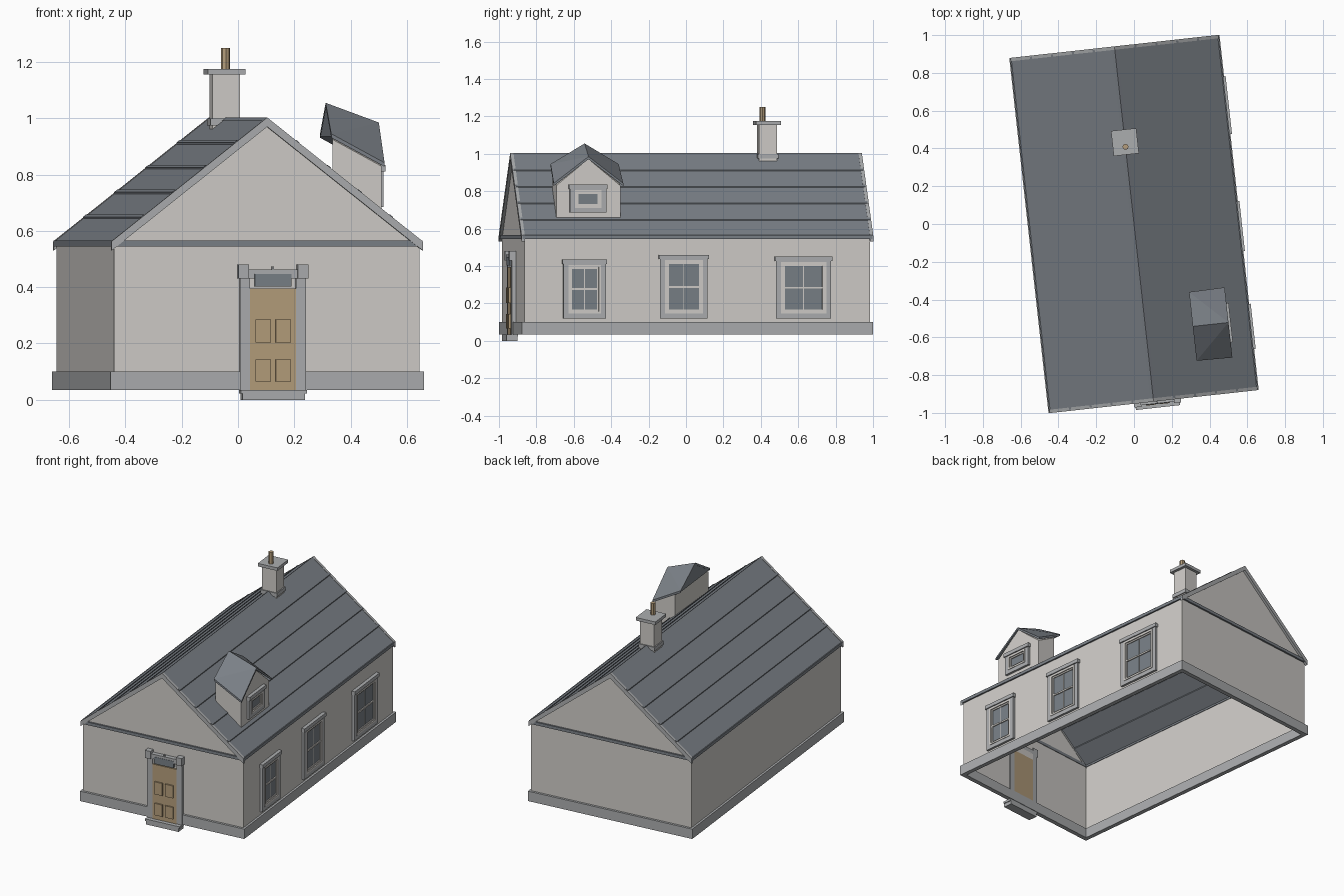
import bpy, bmesh, math
from mathutils import Vector

if "Cube" in bpy.data.objects:
    bpy.data.objects.remove(bpy.data.objects["Cube"])

TURN = math.radians(6.3)          # the house stands slightly turned
A, B = 0.546, 0.93                # wall half width and half length
EAVE, RIDGE = 0.56, 1.0
RA, RB = 0.556, 0.94              # roof half width and half length


def material(name, r, g, b):
    m = bpy.data.materials.new(name)
    m.use_nodes = True
    m.diffuse_color = (r, g, b, 1)
    m.node_tree.nodes["Principled BSDF"].inputs["Base Color"].default_value = (r, g, b, 1)
    return m


WALL = material("pale plaster", 0.63, 0.61, 0.58)
TRIM = material("grey stone", 0.41, 0.42, 0.43)
SLATE = material("dark slate", 0.20, 0.22, 0.245)
GLASS = material("window glass", 0.19, 0.215, 0.24)
WOOD = material("tan wood", 0.46, 0.34, 0.20)


def finish(name, bm, mat):
    me = bpy.data.meshes.new(name)
    bm.to_mesh(me)
    bm.free()
    me.materials.append(mat)
    ob = bpy.data.objects.new(name, me)
    ob.rotation_euler.z = TURN
    bpy.context.collection.objects.link(ob)
    return ob


def hulls(name, groups, mat):
    """One object made of a convex solid for each group of points."""
    bm = bmesh.new()
    for pts in groups:
        vs = [bm.verts.new(p) for p in pts]
        bmesh.ops.convex_hull(bm, input=vs)
    bmesh.ops.dissolve_limit(bm, angle_limit=0.01, verts=bm.verts[:], edges=bm.edges[:])
    bmesh.ops.recalc_face_normals(bm, faces=bm.faces[:])
    return finish(name, bm, mat)


def corners(x, y, z):
    return [(i, j, k) for i in x for j in y for k in z]


def boxes(name, ranges, mat):
    return hulls(name, [corners(*r) for r in ranges], mat)


def ring(name, a, b, t, z, mat):
    """Rectangular band around the house, t thick."""
    boxes(name, [((-a, a), (-b, -b + t), z), ((-a, a), (b - t, b), z),
                 ((-a, -a + t), (-b + t, b - t), z), ((a - t, a), (-b + t, b - t), z)], mat)


def frame(name, x, y, z, t, mat):
    """Upright rectangular frame facing +x."""
    (y0, y1), (z0, z1) = y, z
    boxes(name, [(x, (y0, y0 + t), z), (x, (y1 - t, y1), z),
                 (x, (y0 + t, y1 - t), (z0, z0 + t)), (x, (y0 + t, y1 - t), (z1 - t, z1))], mat)


def window(name, x, yc, w, z0, z1, t, bars=True):
    h = w / 2
    frame(name + "_surround", (x - 0.01, x + 0.015), (yc - h, yc + h), (z0, z1), t, TRIM)
    boxes(name + "_header", [((x, x + 0.022), (yc - h - 0.006, yc + h + 0.006), (z1 - t * 0.8, z1 + 0.003))], TRIM)
    y, z = (yc - h + t, yc + h - t), (z0 + t, z1 - t)
    frame(name + "_frame", (x - 0.005, x + 0.018), y, z, 0.012, WALL)
    y, z = (y[0] + 0.012, y[1] - 0.012), (z[0] + 0.012, z[1] - 0.012)
    frame(name + "_sash", (x - 0.005, x + 0.011), y, z, 0.009, WALL)
    boxes(name + "_glass", [((x - 0.003, x + 0.005), y, z)], GLASS)
    if bars:
        zm = (z0 + z1) / 2
        boxes(name + "_bars", [((x, x + 0.012), y, (zm - 0.005, zm + 0.005)),
                               ((x, x + 0.007), (yc - 0.002, yc + 0.002), z)], WALL)


# Thin open shell: two side walls and two gable ends
bm = bmesh.new()
profile = [(-A, 0.04), (A, 0.04), (A, EAVE), (0, RIDGE - 0.01), (-A, EAVE)]
ends = [[bm.verts.new((x, y, z)) for x, z in profile] for y in (-B, B)]
front, back = ends
bm.faces.new(front)
bm.faces.new(back[::-1])
for i, j in ((1, 2), (4, 0)):
    bm.faces.new([front[i], back[i], back[j], front[j]])
bmesh.ops.recalc_face_normals(bm, faces=bm.faces[:])
finish("walls", bm, WALL)

ring("plinth", A + 0.014, B + 0.015, 0.028, (0.035, 0.10), TRIM)
ring("eaves_band", RA, RB + 0.001, 0.014, (0.545, 0.565), SLATE)

# Main roof: slopes, seams and gable edge trim
slopes, seams, rakes = [], [], []
for s in (-1, 1):
    def at(t, y, drop):
        return (s * RA * t, y, RIDGE - (RIDGE - EAVE) * t - drop)

    def strip(t0, t1, y0, y1, top, bottom):
        return [at(t, y, d) for t in (t0, t1) for y in (y0, y1) for d in (top, bottom)]
    slopes.append(strip(0, 1, -RB, RB, 0, 0.014))
    for k in range(1, 5):
        t = k * 0.2
        seams.append(strip(t - 0.01, t + 0.01, -RB, RB, -0.006, 0.02))
    for e in (-1, 1):
        rakes.append(strip(0, 1, e * (RB - 0.012), e * (RB + 0.006), -0.003, 0.03))
hulls("roof_slopes", slopes, SLATE)
hulls("roof_seams", seams, SLATE)
hulls("gable_trim", rakes, TRIM)
hulls("ridge_cap", [[(x, y, z) for y in (-RB, RB)
                     for x, z in ((-0.016, 0.99), (0, 1.003), (0.016, 0.99))]], SLATE)

# Side windows
for name, y, w, top in (("front_window", -0.607, 0.228, 0.432),
                        ("middle_window", -0.073, 0.256, 0.457),
                        ("rear_window", 0.571, 0.296, 0.447)):
    window(name, A, y, w, 0.12, top, 0.026)

# Dormer with outward-sloping roof
DY, DW = -0.573, 0.172
dormer = []
for x, y, low, high in ((0.43, DY - DW, 0.64, 0.83), (0.43, DY + DW, 0.64, 0.83),
                        (0.255, DY - DW, 0.77, 0.925), (0.293, DY + DW, 0.75, 0.905)):
    dormer += [(x, y, low), (x, y, high)]
dormer += [(0.43, DY, 0.972), (0.275, DY, 1.03)]
hulls("dormer_walls", [dormer], WALL)
halves = []
for s in (-1, 1):
    top = [(0.25, DY, 1.055), (0.44, DY, 0.985),
           (0.25, DY + s * 0.183, 0.945), (0.44, DY + s * 0.187, 0.842)]
    halves.append(top + [(x, y, z - 0.014) for x, y, z in top])
hulls("dormer_roof", halves, SLATE)
hulls("dormer_back_gable", [[(x, DY + y, z) for x in (0.251, 0.257)
                             for y, z in ((-0.18, 0.935), (0.18, 0.935), (0, 1.045))]], SLATE)
window("dormer_window", 0.43, DY - 0.002, 0.196, 0.685, 0.832, 0.026, False)

# Chimney on the ridge
CY = 0.436


def block(name, half, z, mat=TRIM):
    boxes(name, [((-half, half), (CY - half, CY + half), z)], mat)


block("chimney_stack", 0.049, (0.94, 1.16), WALL)
block("chimney_base", 0.056, (0.975, 1.0))
block("chimney_cap", 0.067, (1.155, 1.175))
pipe = [(0.016 * math.cos(a), CY - 0.025 + 0.016 * math.sin(a), z)
        for a in (math.tau * k / 8 for k in range(8)) for z in (1.17, 1.25)]
hulls("chimney_pipe", [pipe], WOOD)

# Front door, centred on DX
DX = 0.02


def door_part(name, parts, y, mat):
    boxes(name, [((DX + x0, DX + x1), y, (z0, z1)) for x0, x1, z0, z1 in parts], mat)


door_part("door_step", [(-0.112, 0.112, 0, 0.025), (-0.118, 0.118, 0.022, 0.035)], (-0.98, -0.92), TRIM)
door_part("door_posts", [(s * 0.1 - 0.018, s * 0.1 + 0.018, 0.035, 0.43) for s in (-1, 1)],
          (-0.952, -0.92), TRIM)
door_part("door_lintel", [(-0.11, 0.11, 0.43, 0.462)], (-0.958, -0.92), TRIM)
door_part("door_corner_blocks", [(s * 0.106 - 0.019, s * 0.106 + 0.019, 0.43, 0.48) for s in (-1, 1)],
          (-0.966, -0.92), TRIM)
door_part("lintel_peg", [(-0.004, 0.004, 0.46, 0.473)], (-0.956, -0.945), TRIM)
door_part("door_transom_frame", [(-0.083, 0.083, 0.393, 0.435)], (-0.944, -0.92), WALL)
door_part("door_transom", [(-0.066, 0.066, 0.402, 0.447)], (-0.960, -0.93), GLASS)
door_part("door_leaf", [(-0.082, 0.082, 0.03, 0.395)], (-0.954, -0.92), WOOD)
door_part("door_panels", [(x - 0.027, x + 0.027, z0, z1) for x in (-0.036, 0.036)
                          for z0, z1 in ((0.065, 0.143), (0.203, 0.285))], (-0.963, -0.95), WOOD)
